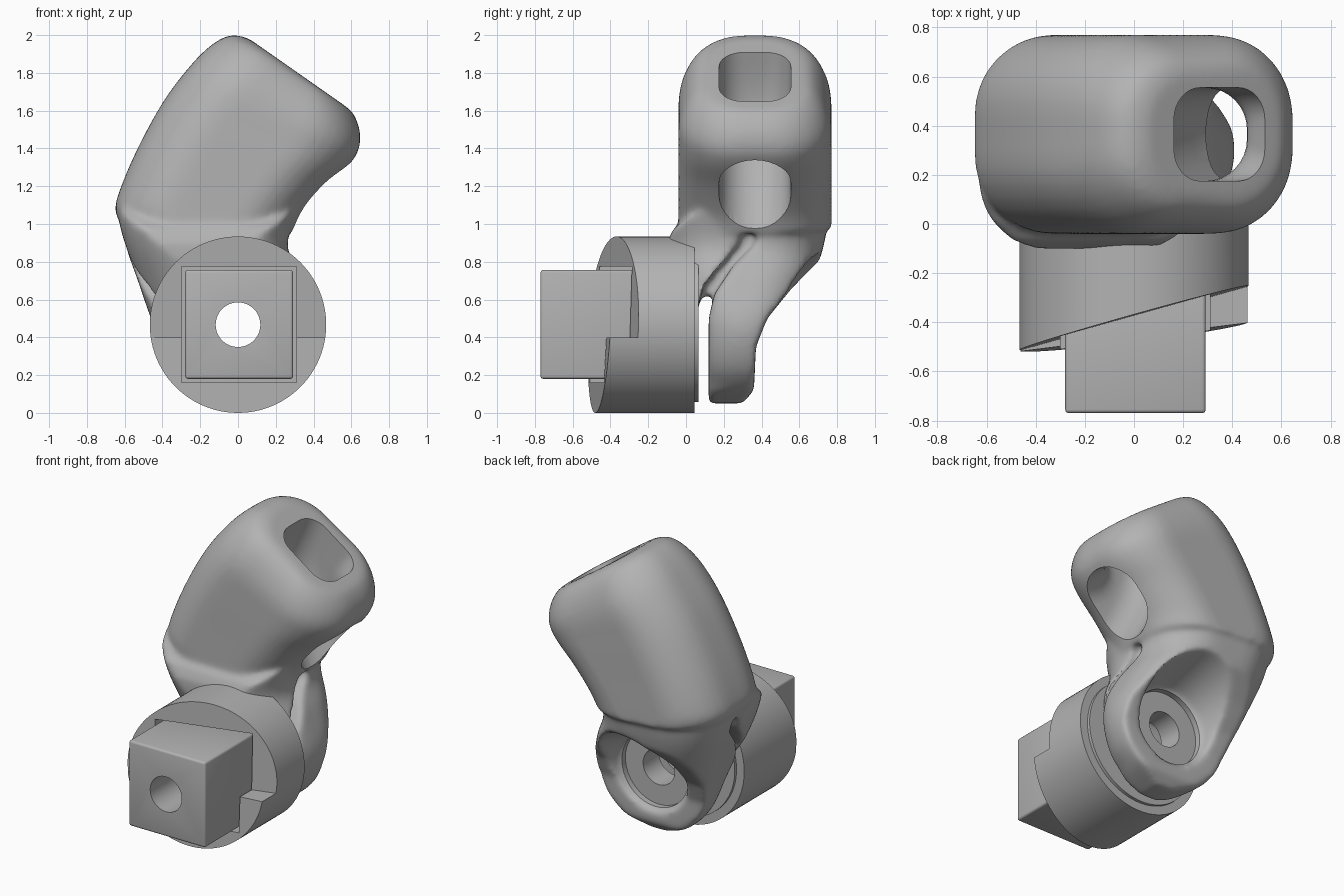
import bpy, bmesh, math
from mathutils import Vector, Matrix

if "Cube" in bpy.data.objects:
    bpy.data.objects.remove(bpy.data.objects["Cube"])

grey = bpy.data.materials.new("plain_grey")
grey.use_nodes = True
colour = (0.45, 0.45, 0.45, 1)
grey.diffuse_color = colour
grey.node_tree.nodes["Principled BSDF"].inputs["Base Color"].default_value = colour
MID_Y, AXIS_Z = 0.365, 0.467


def add(name, bm):
    bmesh.ops.recalc_face_normals(bm, faces=bm.faces[:])
    mesh = bpy.data.meshes.new(name)
    bm.to_mesh(mesh)
    bm.free()
    mesh.materials.append(grey)
    ob = bpy.data.objects.new(name, mesh)
    bpy.context.scene.collection.objects.link(ob)
    return ob


def smooth_path(stations, steps=5):
    """Catmull-Rom through tuples of numbers."""
    pts = [Vector(s) for s in stations]
    out = []
    for i in range(len(pts) - 1):
        a, b, c, d = pts[max(i - 1, 0)], pts[i], pts[i + 1], pts[min(i + 2, len(pts) - 1)]
        for k in range(steps):
            t = k / steps
            out.append(b + (c - a) * (t / 2) + (2 * a - 5 * b + 4 * c - d) * (t * t / 2)
                       + (3 * b - a - 3 * c + d) * (t ** 3 / 2))
    return out + [pts[-1]]


def loft(name, stations, mid_y=MID_Y):
    """Rounded-rectangle rings: left x, z, right x, z, half depth, corner radius."""
    bm = bmesh.new()
    rings = []
    for lx, lz, rx, rz, depth, radius in smooth_path(stations):
        left, right = Vector((lx, mid_y, lz)), Vector((rx, mid_y, rz))
        half = (right - left).length / 2
        u, centre = (right - left).normalized(), (left + right) / 2
        r = min(radius, half * 0.98, depth * 0.98)
        ring = []
        for q, (su, sv) in enumerate(((1, 1), (-1, 1), (-1, -1), (1, -1))):
            for k in range(9):
                a = (q + k / 8) * math.pi / 2
                pu = su * (half - r) + r * math.cos(a)
                pv = sv * (depth - r) + r * math.sin(a)
                ring.append(bm.verts.new(centre + u * pu + Vector((0, pv, 0))))
        rings.append(ring)
    for a, b in zip(rings, rings[1:]):
        for i in range(len(a)):
            j = (i + 1) % len(a)
            bm.faces.new((a[i], a[j], b[j], b[i]))
    bm.faces.new(rings[0])
    bm.faces.new(rings[-1])
    return add(name, bm)


def side_prism(name, outline, half_width):
    """Outline in (y, z) extruded across x."""
    bm = bmesh.new()
    face = bm.faces.new([bm.verts.new((-half_width, y, z)) for y, z in outline])
    new = bmesh.ops.extrude_face_region(bm, geom=[face])["geom"]
    bmesh.ops.translate(bm, vec=(2 * half_width, 0, 0),
                        verts=[v for v in new if isinstance(v, bmesh.types.BMVert)])
    return add(name, bm)


def cylinder(name, radius, y0, y1, back_radius=None):
    bm = bmesh.new()
    place = Matrix.Translation((0, (y0 + y1) / 2, AXIS_Z)) @ Matrix.Rotation(math.pi / 2, 4, "X")
    bmesh.ops.create_cone(bm, cap_ends=True, segments=96, radius1=back_radius or radius,
                          radius2=radius, depth=y1 - y0, matrix=place)
    return add(name, bm)


def box(name, lo, hi, slope=(0, 0)):
    """Box whose back face is tilted by y slopes along x and z."""
    bm = bmesh.new()
    bmesh.ops.create_cube(bm, size=1)
    for v in bm.verts:
        back = v.co.y > 0
        v.co = [lo[i] if v.co[i] < 0 else hi[i] for i in range(3)]
        if back:
            v.co.y += slope[0] * v.co.x + slope[1] * (v.co.z - AXIS_Z)
    return add(name, bm)


def boolean(ob, other, operation="DIFFERENCE"):
    mod = ob.modifiers.new(operation.lower(), "BOOLEAN")
    mod.operation, mod.object, mod.solver = operation, other, "EXACT"
    other.hide_render = True


def bake(ob, angle):
    """Apply all modifiers, then smooth with sharp creases kept."""
    bpy.context.view_layer.update()
    graph = bpy.context.evaluated_depsgraph_get()
    ob.data = bpy.data.meshes.new_from_object(ob.evaluated_get(graph))
    ob.modifiers.clear()
    ob.data.shade_smooth()
    ob.data.set_sharp_from_angle(angle=math.radians(angle))


# Curved hollow head
head = loft("curved_head", [
    (-0.63, 1.02, 0.28, 0.95, 0.405, 0.32), (-0.647, 1.11, 0.335, 1.05, 0.405, 0.32),
    (-0.55, 1.36, 0.455, 1.19, 0.405, 0.32), (-0.40, 1.64, 0.58, 1.305, 0.405, 0.32),
    (-0.25, 1.84, 0.637, 1.39, 0.40, 0.32), (-0.13, 1.955, 0.645, 1.49, 0.36, 0.3),
    (-0.03, 2.0, 0.61, 1.585, 0.30, 0.25), (0.06, 1.98, 0.56, 1.63, 0.24, 0.2)])

# Fork: side outline trimmed by a rounded envelope
fork = side_prism("fork", [
    (-0.1, 0.06), (-0.1, 0.9), (-0.07, 0.97), (0.0, 1.03), (0.1, 1.08), (0.7, 1.1),
    (0.77, 1.05), (0.765, 0.94), (0.71, 0.81), (0.56, 0.66), (0.43, 0.5), (0.37, 0.35),
    (0.36, 0.12), (0.3, 0.05), (0.12, 0.05), (0.12, 0.5), (0.15, 0.63), (0.25, 0.78),
    (0.37, 0.9), (0.37, 0.99), (0.31, 0.97), (0.27, 0.88), (0.1, 0.68), (0.06, 0.54), (0.06, 0.06)], 1)
envelope = loft("fork_envelope", [
    (-0.06, 0.05, 0.06, 0.05, 0.28, 0.28), (-0.24, 0.13, 0.24, 0.13, 0.28, 0.28),
    (-0.36, 0.26, 0.36, 0.26, 0.28, 0.28), (-0.45, 0.47, 0.41, 0.47, 0.29, 0.28),
    (-0.53, 0.70, 0.34, 0.70, 0.37, 0.3), (-0.59, 0.87, 0.265, 0.87, 0.425, 0.32),
    (-0.63, 1.02, 0.29, 1.02, 0.45, 0.34), (-0.63, 1.16, 0.35, 1.16, 0.45, 0.34)], 0.3)
boolean(fork, envelope, "INTERSECT")
boolean(head, fork, "UNION")

# Web closing the middle of the slit, and the flared hollow behind the pivot
web = side_prism("slit_web", [(0.05, 0.62), (0.24, 0.93), (0.42, 0.97), (0.24, 0.62)], 0.2)
boolean(head, web, "UNION")
hollow = cylinder("hollow_cutter", 0.26, 0.32, 0.82, 0.41)
boolean(head, hollow)

# Blend head and fork softly
blend = head.modifiers.new("blend", "REMESH")
blend.mode, blend.voxel_size = "VOXEL", 0.014
soften = head.modifiers.new("soften", "SMOOTH")
soften.factor, soften.iterations = 0.5, 22

# Tunnel, pivot recess and bore cut into the head
tunnel = loft("tunnel_cutter", [
    (0.28, 2.07, 0.64, 1.80, 0.19, 0.13), (0.167, 1.92, 0.53, 1.645, 0.19, 0.13),
    (0.07, 1.5, 0.46, 1.5, 0.19, 0.17), (0.29, 0.98, 0.56, 1.37, 0.19, 0.19),
    (0.48, 0.82, 0.77, 1.25, 0.23, 0.23)])
recess = cylinder("recess_cutter", 0.25, 0.29, 0.6)
bore = cylinder("bore_cutter", 0.118, -1.2, 1.2)
for cutter in (tunnel, recess, bore):
    boolean(head, cutter)
bake(head, 35)

# Round pivot barrel with a stepped, slanted front, a socket and a rear shoulder
barrel = cylinder("pivot_barrel", 0.467, -0.75, 0.045)
shoulder = cylinder("barrel_shoulder", 0.41, 0.0, 0.065)
boolean(barrel, shoulder, "UNION")
cutters = [box("upper_slant_cutter", (-1, -2, 0.4), (1, -0.382, 1.5), (0.28, 0.03)),
           box("lower_slant_cutter", (-1, -2, -0.5), (1, -0.457, 0.41), (0.125, 0.05)),
           box("socket_cutter", (-0.3, -1, 0.16), (0.31, -0.25, 0.775)), bore]
for cutter in cutters:
    boolean(barrel, cutter)
bake(barrel, 30)

# Square plug in the socket
plug = box("square_plug", (-0.28, -0.77, 0.18), (0.292, -0.24, 0.757))
edge = plug.modifiers.new("edge", "BEVEL")
edge.width, edge.segments = 0.015, 3
boolean(plug, bore)
bake(plug, 30)

for helper in [fork, envelope, web, hollow, tunnel, recess, shoulder] + cutters:
    bpy.data.objects.remove(helper)
